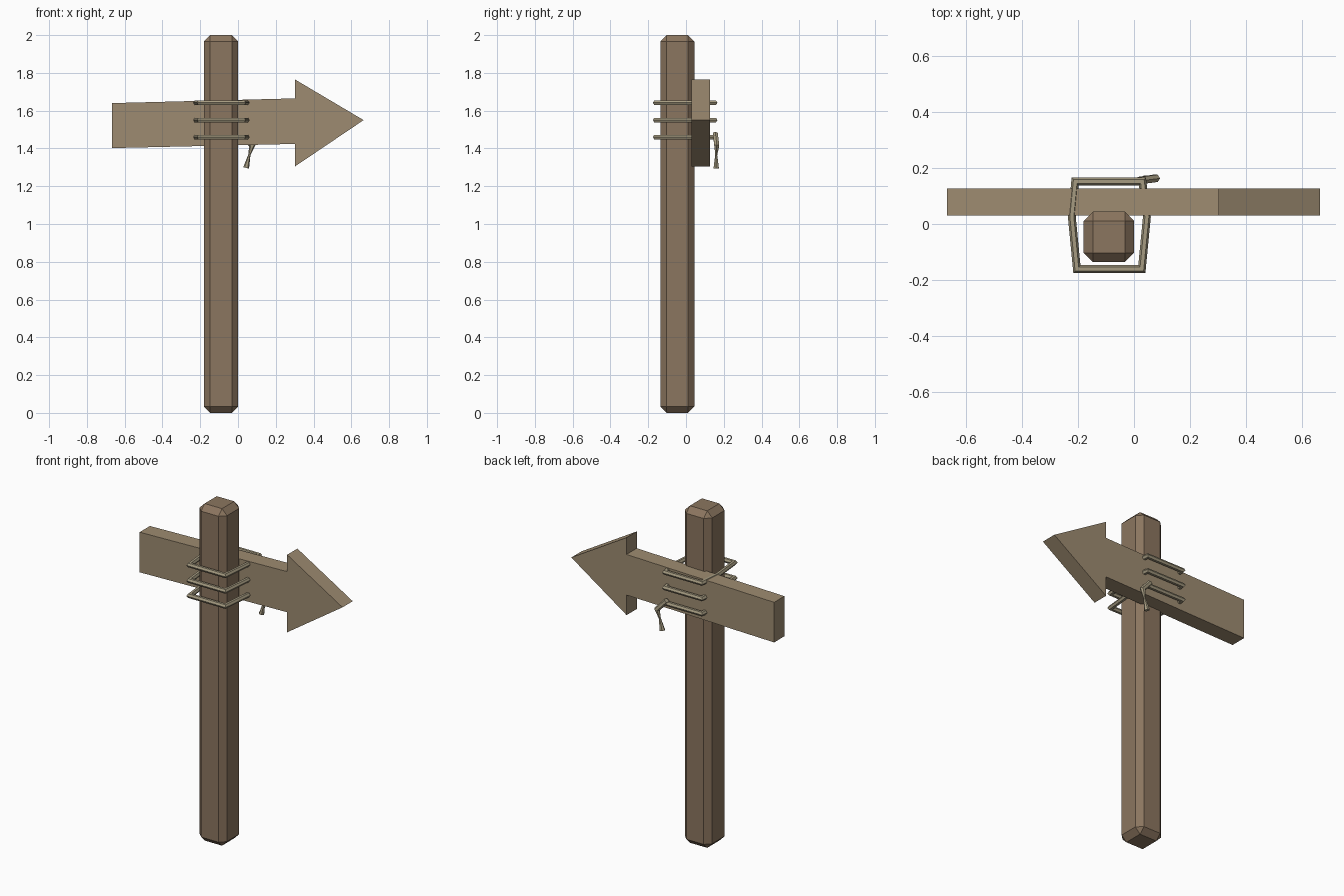
import bpy, bmesh
from math import cos, sin, tau
from mathutils import Vector

if "Cube" in bpy.data.objects:
    bpy.data.objects.remove(bpy.data.objects["Cube"])


def material(name, rgb):
    m = bpy.data.materials.new(name)
    m.diffuse_color = (*rgb, 1)
    m.use_nodes = True
    m.node_tree.nodes["Principled BSDF"].inputs["Base Color"].default_value = m.diffuse_color
    return m


POST = material("dark_wood", (0.26, 0.18, 0.115))
BOARD = material("light_wood", (0.34, 0.26, 0.165))
ROPE = material("rope", (0.38, 0.33, 0.22))


def make_object(name, bm, mat):
    bmesh.ops.recalc_face_normals(bm, faces=bm.faces)
    me = bpy.data.meshes.new(name)
    bm.to_mesh(me)
    bm.free()
    me.materials.append(mat)
    ob = bpy.data.objects.new(name, me)
    bpy.context.collection.objects.link(ob)
    return ob


def tube(name, pts, plane_normal, radii, closed=False, sides=6):
    """Mitred tube along a path lying roughly in one plane."""
    pts = [Vector(p) for p in pts]
    n, count = Vector(plane_normal), len(pts)
    bm = bmesh.new()
    rings = []
    for i, p in enumerate(pts):
        dirs = []
        if closed or i > 0:
            dirs.append((p - pts[i - 1]).normalized())
        if closed or i < count - 1:
            dirs.append((pts[(i + 1) % count] - p).normalized())
        tangent = sum(dirs, Vector()).normalized()
        side = tangent.cross(n).normalized()
        side /= max(0.6, tangent.dot(dirs[0]))
        rings.append([bm.verts.new(p + radii[i] * (side * cos(tau * k / sides) + n * sin(tau * k / sides)))
                      for k in range(sides)])
    for i in range(count if closed else count - 1):
        a, b = rings[i], rings[(i + 1) % count]
        for k in range(sides):
            j = (k + 1) % sides
            bm.faces.new((a[k], a[j], b[j], b[k]))
    if not closed:
        bm.faces.new(rings[0])
        bm.faces.new(rings[-1])
    return make_object(name, bm, ROPE)


# Chamfered post
bm = bmesh.new()
bmesh.ops.create_cube(bm, size=1)
bmesh.ops.scale(bm, vec=(0.18, 0.18, 2), verts=bm.verts)
bmesh.ops.translate(bm, vec=(-0.09, -0.046, 1), verts=bm.verts)
bmesh.ops.bevel(bm, geom=bm.edges[:], offset=0.033, offset_type='OFFSET', segments=1,
                affect='EDGES', profile=0.5)
make_object("post", bm, POST)

# Arrow-shaped board
outline = [(-0.667, 1.402), (0.302, 1.424), (0.302, 1.305), (0.665, 1.55),
           (0.302, 1.765), (0.302, 1.665), (-0.667, 1.64)]
bm = bmesh.new()
face = bm.faces.new([bm.verts.new((x, 0.03, z)) for x, z in outline])
ext = bmesh.ops.extrude_face_region(bm, geom=[face])
bmesh.ops.translate(bm, vec=(0, 0.096, 0),
                    verts=[v for v in ext["geom"] if isinstance(v, bmesh.types.BMVert)])
make_object("arrow_board", bm, BOARD)

# Three rope loops lashing board to post
loop = [(-0.204, -0.161), (0.028, -0.161), (0.046, 0.025),
        (0.03, 0.152), (-0.21, 0.152), (-0.222, 0.025)]
for i, z in enumerate((1.46, 1.55, 1.642)):
    tube(f"rope_loop_{i + 1}", [(x, y, z) for x, y in loop], (0, 0, 1), [0.014] * 6, closed=True)

# Loose rope end: bent, pinched and frayed
tube("rope_tail", [(0.018, 0.155, 1.478), (0.076, 0.163, 1.415), (0.06, 0.16, 1.365), (0.043, 0.16, 1.297)],
     (0, 1, 0), [0.015, 0.015, 0.006, 0.016])
